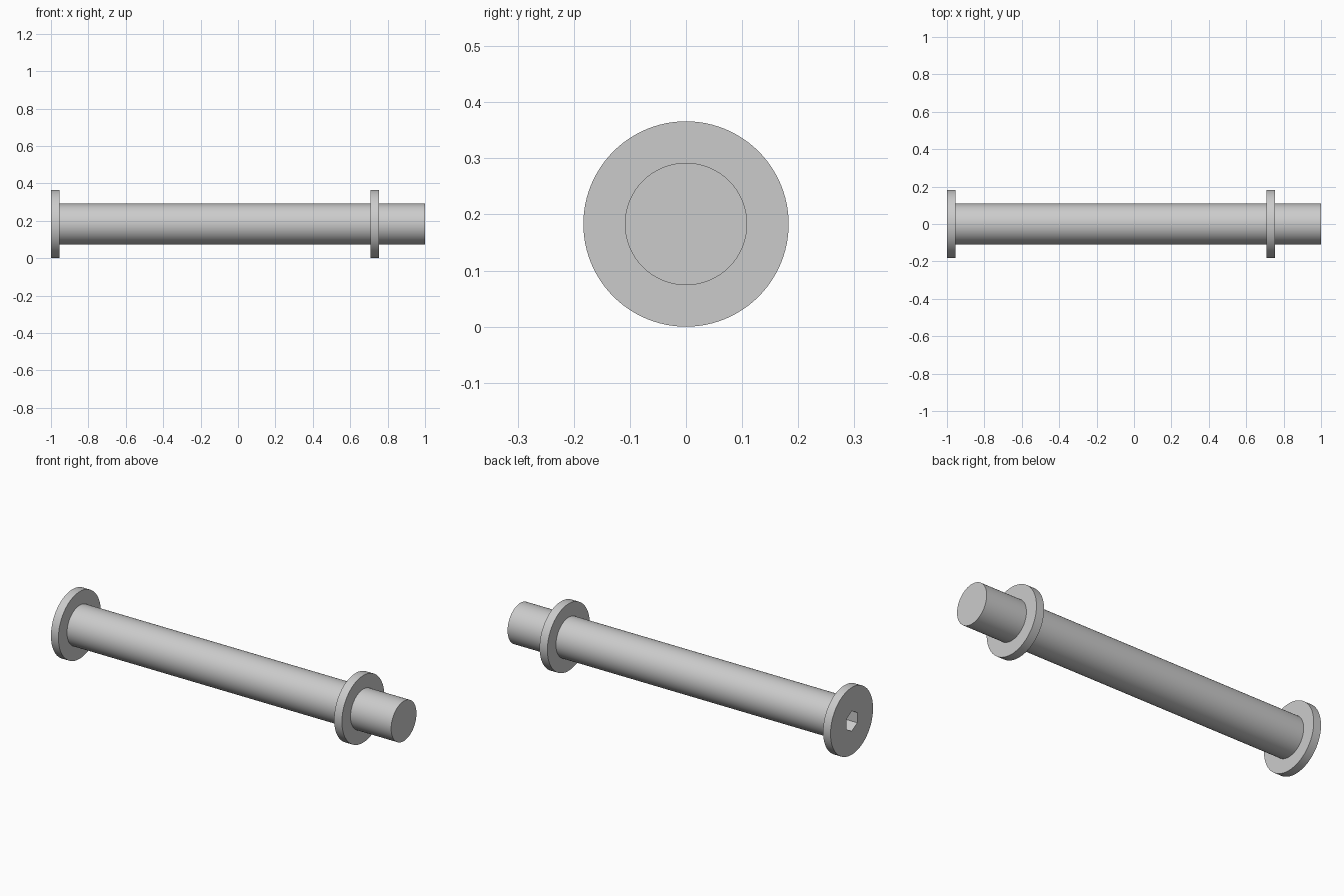
import bpy, bmesh, math
from mathutils import Vector

cube = bpy.data.objects.get("Cube")
if cube:
    bpy.data.objects.remove(cube, do_unlink=True)

HEAD_R, SHAFT_R = 0.183, 0.109
SOCKET_R, SOCKET_DEPTH = 0.055, 0.12

steel = bpy.data.materials.new("grey steel")
steel.use_nodes = True
grey = (0.6, 0.6, 0.6, 1)
steel.diffuse_color = grey
bsdf = next(n for n in steel.node_tree.nodes if n.type == 'BSDF_PRINCIPLED')
bsdf.inputs["Base Color"].default_value = grey


def lathe(name, profile, closed=False, sides=96):
    """Revolve (x, radius) points around the long axis."""
    bm = bmesh.new()
    verts = [bm.verts.new((x, 0, r)) for x, r in profile]
    edges = [bm.edges.new(pair) for pair in zip(verts, verts[1:])]
    if closed:
        edges.append(bm.edges.new((verts[-1], verts[0])))
    bmesh.ops.spin(bm, geom=verts + edges, cent=(0, 0, 0), axis=(1, 0, 0),
                   angle=math.tau, steps=sides, use_duplicate=False)
    bmesh.ops.remove_doubles(bm, verts=bm.verts, dist=1e-5)
    # Close open ends with flat caps
    bmesh.ops.holes_fill(bm, edges=[e for e in bm.edges if e.is_boundary], sides=0)
    bmesh.ops.recalc_face_normals(bm, faces=bm.faces)
    mesh = bpy.data.meshes.new(name)
    bm.to_mesh(mesh)
    bm.free()
    obj = bpy.data.objects.new(name, mesh)
    obj.location = Vector((0, 0, HEAD_R))
    mesh.materials.append(steel)
    bpy.context.collection.objects.link(obj)
    return obj


def select_only(obj):
    bpy.ops.object.select_all(action='DESELECT')
    obj.select_set(True)
    bpy.context.view_layer.objects.active = obj


# Pin: flanged head and plain shaft in one piece
pin = lathe("headed_pin", [(-1, HEAD_R), (-0.955, HEAD_R),
                           (-0.955, SHAFT_R), (1, SHAFT_R)])

# Collar: ring fitted around the shaft near the plain end
collar = lathe("collar", [(0.708, SHAFT_R), (0.708, HEAD_R),
                          (0.755, HEAD_R), (0.755, SHAFT_R)], closed=True)

# Hexagonal drive socket cut into the head
cutter = lathe("socket_cutter", [(-1.1, SOCKET_R), (-1 + SOCKET_DEPTH, SOCKET_R)], sides=6)
cutter.hide_render = True
cut = pin.modifiers.new("socket", 'BOOLEAN')
cut.operation = 'DIFFERENCE'
cut.solver = 'EXACT'
cut.object = cutter
select_only(pin)
bpy.ops.object.modifier_apply(modifier=cut.name)
bpy.data.objects.remove(cutter, do_unlink=True)

for part in (pin, collar):
    select_only(part)
    bpy.ops.object.shade_smooth_by_angle(angle=math.radians(30))
